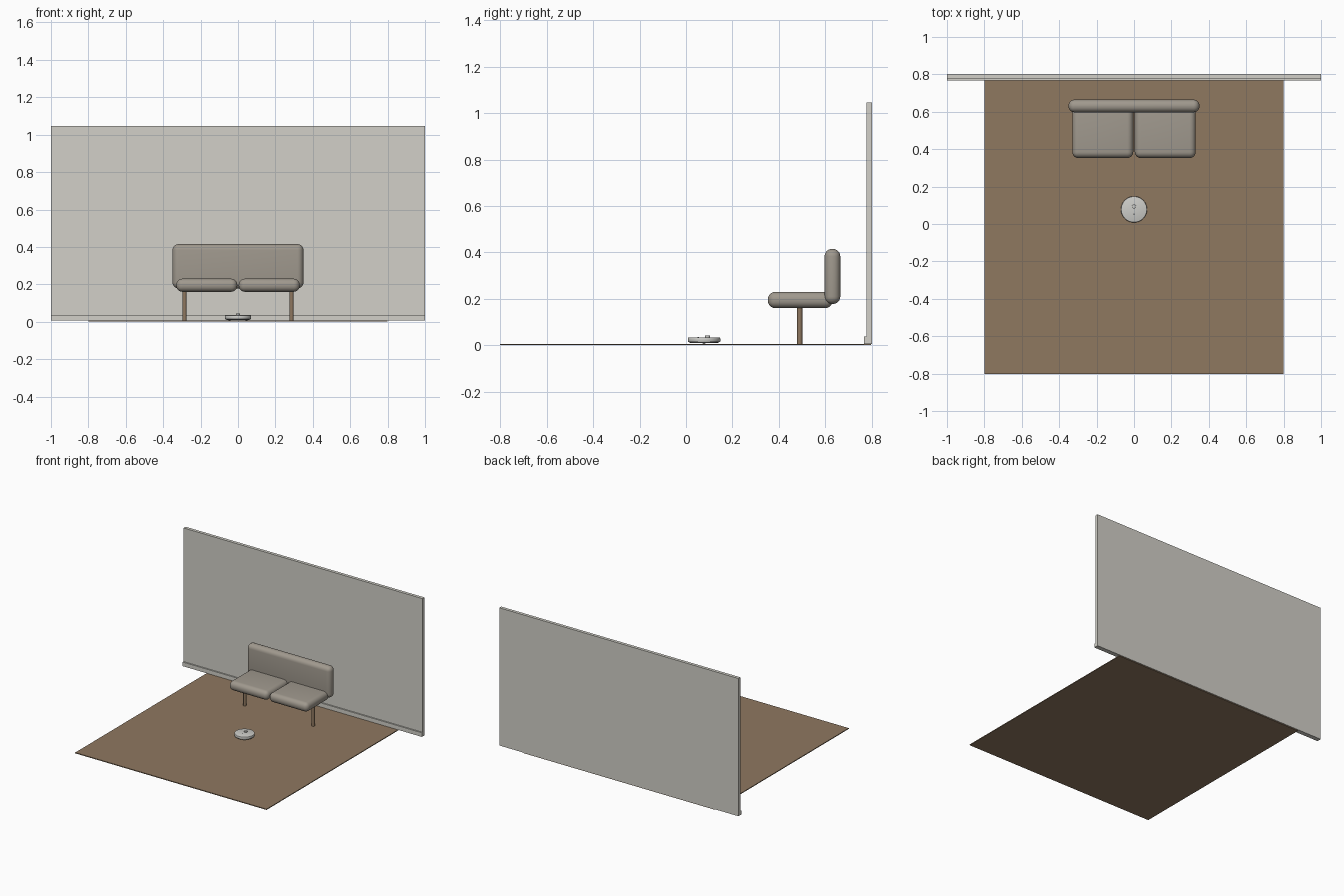
import bpy
from math import cos, sin, pi

cube = bpy.data.objects.get("Cube")
if cube:
    bpy.data.objects.remove(cube, do_unlink=True)


def material(name, r, g, b):
    lin = [(c / 255 / 12.92 if c < 11 else ((c / 255 + 0.055) / 1.055) ** 2.4) for c in (r, g, b)]
    m = bpy.data.materials.new(name)
    m.use_nodes = True
    m.diffuse_color = (*lin, 1)
    bsdf = m.node_tree.nodes["Principled BSDF"]
    bsdf.inputs["Base Color"].default_value = (*lin, 1)
    bsdf.inputs["Roughness"].default_value = 0.8
    return m


WALL = material("warm white paint", 210, 208, 200)
WOOD = material("brown wood", 143, 120, 96)
FABRIC = material("taupe fabric", 160, 153, 142)
SHELL = material("pale grey plastic", 205, 205, 201)
DARK = material("dark grey plastic", 70, 70, 70)


def finish(name, mat, bevel=0, segments=1):
    ob = bpy.context.object
    ob.name = name
    ob.data.materials.append(mat)
    if bevel:
        mod = ob.modifiers.new("Rounding", "BEVEL")
        mod.width, mod.segments = bevel, segments
        bpy.ops.object.modifier_apply(modifier=mod.name)
        bpy.ops.object.shade_smooth_by_angle()
    return ob


def box(name, lo, hi, mat, bevel=0, segments=1):
    mid = [(a + b) / 2 for a, b in zip(lo, hi)]
    bpy.ops.mesh.primitive_cube_add(size=1, location=mid)
    bpy.context.object.scale = [b - a for a, b in zip(lo, hi)]
    bpy.ops.object.transform_apply(location=False, rotation=False, scale=True)
    return finish(name, mat, bevel, segments)


def cylinder(name, radius, z0, z1, x, y, mat, bevel=0, segments=2, sides=48):
    bpy.ops.mesh.primitive_cylinder_add(vertices=sides, radius=radius, depth=z1 - z0,
                                        location=(x, y, (z0 + z1) / 2))
    ob = finish(name, mat, bevel, segments)
    bpy.ops.object.shade_smooth_by_angle()
    return ob


# Room
FLOOR = 0.006
box("floor", (-0.8, -0.802, 0), (0.8, 0.798, FLOOR), WOOD)
box("wall", (-1, 0.778, FLOOR), (1, 0.802, 1.047), WALL)
box("baseboard", (-1, 0.768, FLOOR), (1, 0.778, 0.037), WALL)

# Sofa
box("sofa_backrest", (-0.35, 0.597, 0.178), (0.35, 0.665, 0.415), FABRIC, 0.032, 6)
for side, s in (("left", 1), ("right", -1)):
    x0, x1 = sorted((s * 0.004, s * 0.33))
    box(side + "_seat_cushion", (x0, 0.353, 0.16), (x1, 0.632, 0.23), FABRIC, 0.032, 6)
    cylinder(side + "_sofa_leg", 0.011, FLOOR, 0.17, s * 0.286, 0.49, WOOD, sides=24)

# Cleaning robot
RX, RY, R = 0, 0.078, 0.07
cylinder("robot_base", R - 0.008, 0.009, 0.016, RX, RY, DARK)
cylinder("robot_body", R, 0.013, 0.034, RX, RY, SHELL, 0.005)
cylinder("robot_sensor_turret", 0.011, 0.033, 0.043, RX, RY + 0.015, SHELL, 0.002, sides=24)
cylinder("robot_button", 0.004, 0.033, 0.0355, RX, RY - 0.025, DARK, sides=16)
for side, s in (("left", 1), ("right", -1)):
    bpy.ops.mesh.primitive_cylinder_add(vertices=24, radius=0.009, depth=0.01,
                                        location=(s * 0.045, RY, 0.015), rotation=(0, pi / 2, 0))
    finish(side + "_robot_wheel", DARK)
